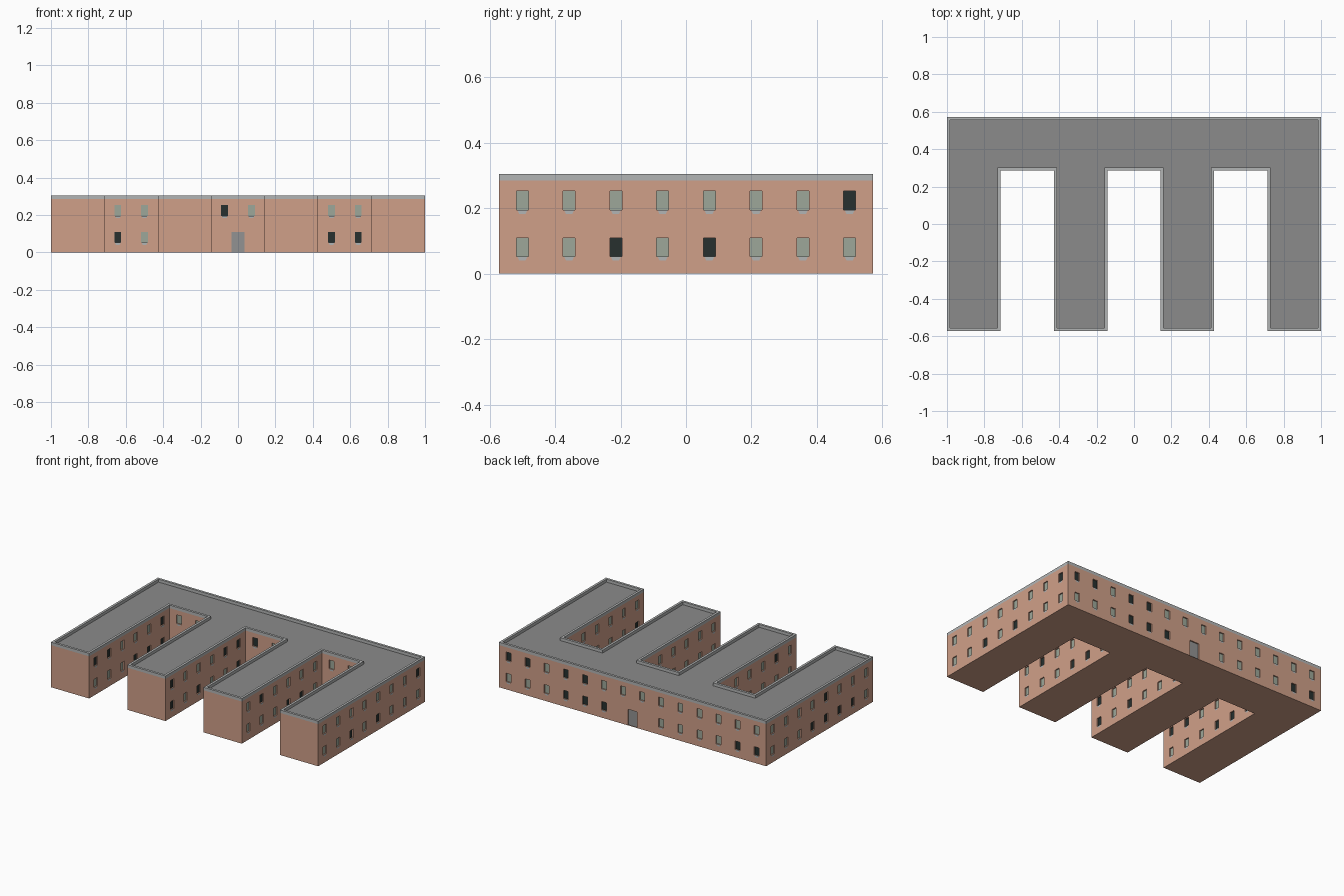
import bpy, bmesh, random
from mathutils import Vector

if "Cube" in bpy.data.objects:
    bpy.data.objects.remove(bpy.data.objects["Cube"])

random.seed(7)
U = 2 / 7                       # wing width; whole plan is 7U x 4U
WALL_H, TOP_H, PARAPET_W = 0.285, 0.305, 0.016
WIN_W, RECESS = 0.037, 0.008
FLOORS = [(0.052, 0.109), (0.195, 0.253)]
DOOR_W, DOOR_H = 0.07, 0.109


def material(name, rgb):
    m = bpy.data.materials.new(name)
    m.diffuse_color = (*rgb, 1)
    m.use_nodes = True
    m.node_tree.nodes["Principled BSDF"].inputs["Base Color"].default_value = m.diffuse_color
    return m


BRICK = material("salmon_brick", (0.63, 0.35, 0.25))
STONE = material("pale_stone", (0.45, 0.46, 0.46))
ROOF = material("grey_roofing", (0.26, 0.26, 0.26))
GLASS = material("pale_glass", (0.34, 0.39, 0.32))
DARK = material("dark_glass", (0.02, 0.03, 0.028))
DOOR = material("grey_door", (0.29, 0.29, 0.29))


def finish(bm, name, mats, weld=False):
    if weld:
        bmesh.ops.remove_doubles(bm, verts=bm.verts, dist=1e-5)
    me = bpy.data.meshes.new(name)
    bm.to_mesh(me)
    bm.free()
    for m in mats:
        me.materials.append(m)
    ob = bpy.data.objects.new(name, me)
    bpy.context.collection.objects.link(ob)
    return ob


def poly(bm, pts, mat=0):
    f = bm.faces.new([bm.verts.new(p) for p in pts])
    f.material_index = mat
    return f


# Comb-shaped footprint, counter-clockwise: four wings joined by a rear spine
plan = []
for i in range(4):
    x = -1 + 2 * U * i
    plan += [Vector((x, -2 * U, 0)), Vector((x + U, -2 * U, 0))]
    if i < 3:
        plan += [Vector((x + U, U, 0)), Vector((x + 2 * U, U, 0))]
plan += [Vector((1, 2 * U, 0)), Vector((-1, 2 * U, 0))]
edges = list(zip(plan, plan[1:] + plan[:1]))


def outward(a, b):
    d = (b - a).normalized()
    return Vector((d.y, -d.x, 0))


# Known dark windows as (x, y, floor) at wall points; other walls are random
dark_seen = {(1.0, 0.5, 1), (1.0, -0.21, 0), (1.0, 0.07, 0), (-0.07, 0.29, 1),
             (-0.64, 0.29, 0), (0.5, 0.29, 0), (0.64, 0.29, 0)}
dark_seen |= {(x, 0.57, 1) for x in (0.93, 0.79, 0.5, 0.36)}
dark_seen |= {(x, 0.57, 0) for x in (0.5, 0.36, 0.21, -0.79, -0.93)}


def is_dark(p, floor):
    x, y = round(p.x, 2), round(p.y, 2)
    if x == 1.0 or y in (0.29, 0.57):
        return (x, y, floor) in dark_seen
    return random.random() < 0.22


bm = bmesh.new()
sills = bmesh.new()


def build_wall(a, b):
    """Grid wall whose window and door cells are pushed inward."""
    d, n, length = (b - a).normalized(), outward(a, b), (b - a).length
    openings = []               # (s0, s1, z0, z1, material)
    blank = abs(n.y + 1) < 0.01 and a.y < 0
    has_door = abs(n.x) < 0.01 and abs((a + b).x) < 0.01 and not blank
    if not blank:
        for k in range(round(length / (U / 2))):
            s = U / 4 + k * U / 2
            for fl, (z0, z1) in enumerate(FLOORS):
                if has_door and fl == 0 and abs(s - length / 2) < U / 3:
                    continue
                mat = 2 if is_dark(a + d * s, fl) else 1
                openings.append((s - WIN_W / 2, s + WIN_W / 2, z0, z1, mat))
    if has_door:
        openings.append((length / 2 - DOOR_W / 2, length / 2 + DOOR_W / 2,
                         0, DOOR_H, 3))
    ss = sorted({0.0, length} | {round(v, 5) for o in openings for v in o[:2]})
    zs = sorted({0.0, WALL_H} | {v for o in openings for v in o[2:4]})

    def pt(s, z, depth=0.0):
        return a + d * s - n * depth + Vector((0, 0, z))

    for s0, s1 in zip(ss, ss[1:]):
        for z0, z1 in zip(zs, zs[1:]):
            sm, zm = (s0 + s1) / 2, (z0 + z1) / 2
            if not any(o[0] < sm < o[1] and o[2] < zm < o[3] for o in openings):
                poly(bm, [pt(s0, z0), pt(s1, z0), pt(s1, z1), pt(s0, z1)])
    for s0, s1, z0, z1, mat in openings:
        ring = [(s0, z0), (s1, z0), (s1, z1), (s0, z1)]
        poly(bm, [pt(s, z, RECESS) for s, z in ring], mat)
        for p, q in zip(ring, ring[1:] + ring[:1]):      # jambs
            poly(bm, [pt(*p), pt(*q), pt(*q, RECESS), pt(*p, RECESS)])
        if mat != 3:                                     # thin sill plate
            e = -0.0012
            poly(sills, [pt(s0 + 0.009, z0 - 0.012, e), pt(s1 - 0.009, z0 - 0.012, e),
                         pt(s1 - 0.003, z0, e), pt(s0 + 0.003, z0, e)])


# Outer walls with windows and doors, plus the underside
for a, b in edges:
    build_wall(a, b)
poly(bm, list(reversed(plan)))
finish(bm, "walls", [BRICK, GLASS, DARK, DOOR], weld=True)
finish(sills, "window_sills", [STONE])

# Parapet ring around the roof edge
inner = []
for i, p in enumerate(plan):
    n = outward(*edges[i - 1]) + outward(*edges[i])
    inner.append(p - n * PARAPET_W)
lo, hi = Vector((0, 0, WALL_H)), Vector((0, 0, TOP_H))
bm = bmesh.new()
count = len(plan)
for i in range(count):
    j = (i + 1) % count
    a, b, c, e = plan[i], plan[j], inner[j], inner[i]
    poly(bm, [a + lo, b + lo, b + hi, a + hi])
    poly(bm, [a + hi, b + hi, c + hi, e + hi])
    poly(bm, [e + hi, c + hi, c + lo, e + lo])
finish(bm, "parapet", [STONE], weld=True)

# Flat roof deck inside the parapet
bm = bmesh.new()
poly(bm, [p + lo for p in inner])
finish(bm, "roof_deck", [ROOF])
